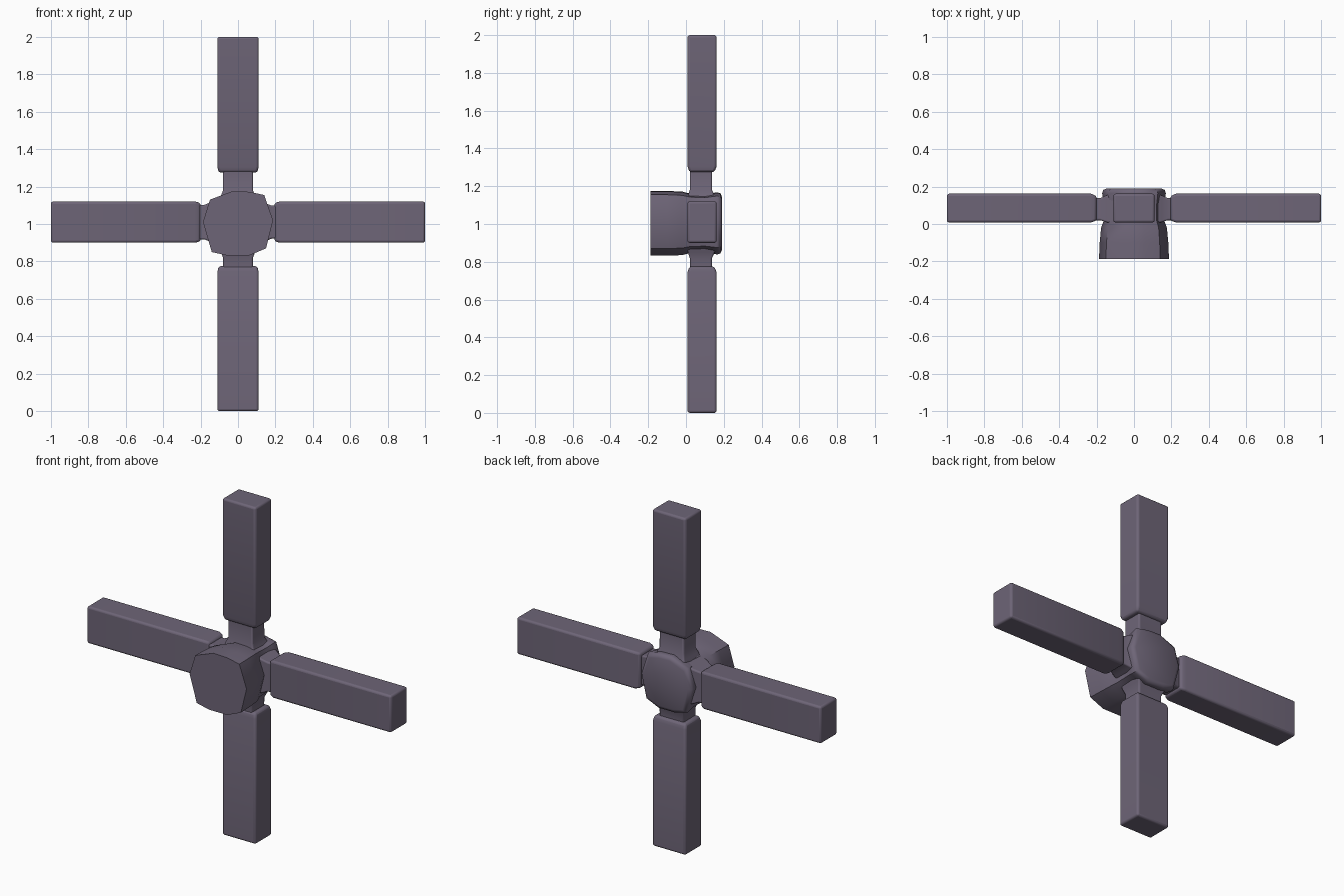
import bpy, bmesh, math
from mathutils import Vector

if "Cube" in bpy.data.objects:
    bpy.data.objects.remove(bpy.data.objects["Cube"])

mat = bpy.data.materials.new("dusky purple grey")
mat.diffuse_color = (0.155, 0.13, 0.185, 1)
mat.use_nodes = True
mat.node_tree.nodes["Principled BSDF"].inputs["Base Color"].default_value = mat.diffuse_color
CZ = 1.0


def loft(name, rings, bevel=0.0, angle=40):
    """Skin a list of equal-length point rings, cap the ends and smooth by angle."""
    bm = bmesh.new()
    vr = [[bm.verts.new(p) for p in r] for r in rings]
    n = len(vr[0])
    for a, b in zip(vr, vr[1:]):
        for i in range(n):
            j = (i + 1) % n
            bm.faces.new((a[i], a[j], b[j], b[i]))
    bm.faces.new(vr[0])
    bm.faces.new(vr[-1])
    bmesh.ops.recalc_face_normals(bm, faces=bm.faces)
    me = bpy.data.meshes.new(name)
    bm.to_mesh(me)
    bm.free()
    me.materials.append(mat)
    ob = bpy.data.objects.new(name, me)
    bpy.context.collection.objects.link(ob)
    if bevel:
        m = ob.modifiers.new("rounded_edges", 'BEVEL')
        m.width = bevel
        m.segments = 3
        m.limit_method = 'ANGLE'
        m.angle_limit = math.radians(30)
    bpy.ops.object.select_all(action='DESELECT')
    ob.select_set(True)
    bpy.context.view_layer.objects.active = ob
    bpy.ops.object.shade_smooth_by_angle(angle=math.radians(angle))
    return ob


def arm_rings(direction, side, sections, shift=0.0):
    """Rectangles (distance, half width, y front, y back) strung along an arm."""
    d, s = Vector(direction), Vector(side)
    base = Vector((0, 0, CZ)) + s * shift
    return [[base + d * r + s * (w * k) + Vector((0, y, 0))
             for k, y in ((-1, y0), (1, y0), (1, y1), (-1, y1))]
            for r, w, y0, y1 in sections]


# Hub: irregular faceted drum in front, waisted, with a rounded cap at the back
outline = [(-0.03, 0.175), (0.06, 0.172), (0.14, 0.155), (0.187, 0.02),
           (0.15, -0.13), (0.06, -0.168), (-0.06, -0.168), (-0.14, -0.15),
           (-0.187, 0.01), (-0.15, 0.13)]
layers = [(-0.187, 1.0, 1.0), (-0.1, 0.98, 1.0), (-0.02, 0.94, 0.98),
          (0.02, 0.86, 0.92), (0.10, 0.86, 0.9), (0.135, 0.89, 0.93),
          (0.165, 0.91, 0.96), (0.182, 0.88, 0.93), (0.19, 0.78, 0.83)]
loft("hub", [[(x * sx, y, CZ + z * sz) for x, z in outline]
             for y, sx, sz in layers], angle=50)

# Arms: direction, side, where the blade starts, neck half width, sideways shift
arms = {
    "upper": ((0, 0, 1), (1, 0, 0), 0.275, 0.08, 0.0),
    "lower": ((0, 0, -1), (1, 0, 0), 0.225, 0.08, 0.0),
    "right": ((1, 0, 0), (0, 0, 1), 0.195, 0.088, 0.01),
    "left": ((-1, 0, 0), (0, 0, 1), 0.20, 0.092, 0.01),
}
for name, (d, s, start, nw, shift) in arms.items():
    # Blade: long rounded bar with a slightly tapered inner end
    loft(name + "_blade", arm_rings(d, s, [
        (start, 0.103, 0.018, 0.150),
        (start + 0.03, 0.11, 0.008, 0.162),
        (1.0, 0.11, 0.008, 0.162)], shift), bevel=0.012)
    # Neck: flared stub joining the hub to the blade
    loft(name + "_neck", arm_rings(d, s, [
        (0.10, nw + 0.03, 0.0, 0.165),
        (0.15, nw + 0.012, 0.01, 0.152),
        (0.18, nw, 0.02, 0.138),
        (start + 0.02, nw, 0.02, 0.138)], shift), bevel=0.008)
